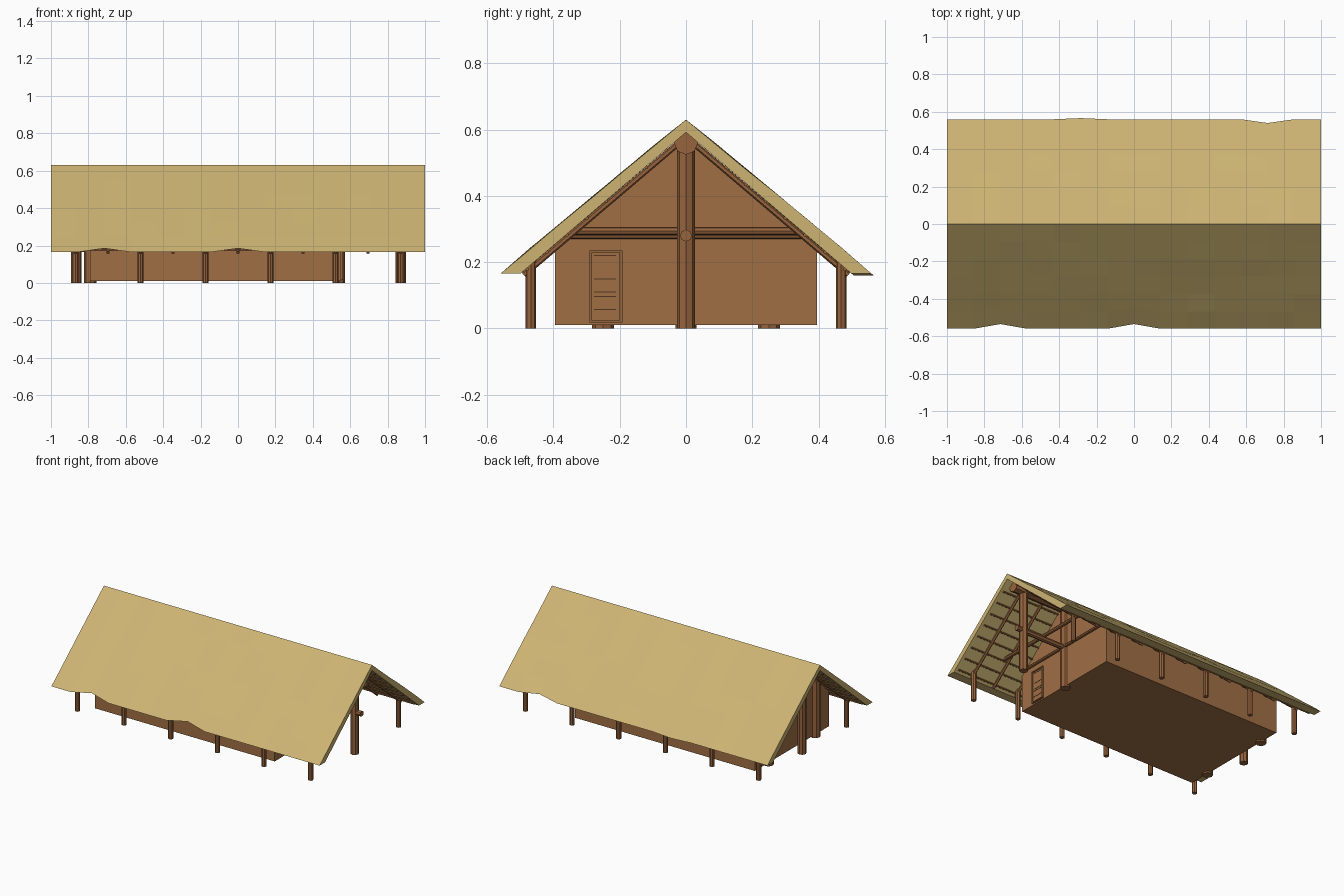
import bpy, bmesh, math, random
from mathutils import Vector

if "Cube" in bpy.data.objects:
    bpy.data.objects.remove(bpy.data.objects["Cube"])

random.seed(4)


def srgb(name, r, g, b):
    m = bpy.data.materials.new(name)
    m.diffuse_color = [((c / 255 + 0.055) / 1.055) ** 2.4 for c in (r, g, b)] + [1]
    m.use_nodes = True
    m.node_tree.nodes["Principled BSDF"].inputs["Base Color"].default_value = m.diffuse_color
    return m


THATCH = srgb("straw thatch", 205, 180, 115)
CLAY = srgb("clay wall", 160, 111, 69)
WOOD = srgb("timber", 150, 99, 60)
DARK = srgb("dark door gaps", 84, 54, 34)


def finish(name, bm, mat):
    bmesh.ops.recalc_face_normals(bm, faces=bm.faces)
    me = bpy.data.meshes.new(name)
    bm.to_mesh(me)
    bm.free()
    me.materials.append(mat)
    ob = bpy.data.objects.new(name, me)
    bpy.context.collection.objects.link(ob)
    return ob


def pole(name, a, b, r, sides=8, mat=WOOD):
    a, b = Vector(a), Vector(b)
    bm = bmesh.new()
    bmesh.ops.create_cone(bm, cap_ends=True, segments=sides, radius1=r, radius2=r,
                          depth=(b - a).length)
    q = (b - a).to_track_quat('Z', 'Y')
    for v in bm.verts:
        v.co = q @ v.co + (a + b) / 2
    return finish(name, bm, mat)


def box(name, lo, hi, mat):
    bm = bmesh.new()
    bmesh.ops.create_cube(bm, size=1)
    for v in bm.verts:
        v.co = [l + (c + 0.5) * (h - l) for c, l, h in zip(v.co, lo, hi)]
    return finish(name, bm, mat)


def under(y):
    """height of the roof underside"""
    return 0.592 - 0.854 * abs(y)


# Thatched roof: two thick slopes with a slightly ragged eave
SEG, ROWS = 14, 6
RAGGED = {(-1, 2): -0.025, (-1, 7): -0.025, (1, 12): -0.02, (1, 5): 0.006}
for side, label in ((-1, "front"), (1, "back")):
    bm = bmesh.new()
    rings = []
    for i in range(SEG + 1):
        x = -1 + 2 * i / SEG
        d = RAGGED.get((side, i), 0)
        ring = []
        for j in range(ROWS + 1):
            t = j / ROWS
            wob = random.uniform(-0.001, 0.004) if 0 < j < ROWS else 0
            ring.append((x, side * t * (0.56 + d * t), 0.63 - t * (0.465 + d * 0.8 * t) + wob))
        ring += [(x, side * (0.5 + d), 0.165 - d * 0.8), (x, 0, 0.592)]
        rings.append([bm.verts.new(p) for p in ring])
    n = len(rings[0])
    for a, b in zip(rings, rings[1:]):
        for k in range(n - 1):
            bm.faces.new((a[k], a[k + 1], b[k + 1], b[k]))
    bm.faces.new(rings[0])
    bm.faces.new(rings[-1])
    finish(label + "_thatch", bm, THATCH)

# Clay house body with pointed gables
bm = bmesh.new()
prof = [(-0.395, 0.01), (0.395, 0.01), (0.395, under(0.395)), (0, 0.59), (-0.395, under(0.395))]
ends = [[bm.verts.new((x, y, z)) for y, z in prof] for x in (-0.79, 0.55)]
for k in range(5):
    m = (k + 1) % 5
    bm.faces.new((ends[0][k], ends[0][m], ends[1][m], ends[1][k]))
bm.faces.new(ends[0])
bm.faces.new(ends[1])
finish("clay_walls", bm, CLAY)

# Eave posts
XS = [-0.87 + 0.348 * i for i in range(6)]
for s in (-1, 1):
    for x in XS:
        pole("eave_post", (x, s * 0.468, 0), (x, s * 0.468, under(0.468) + 0.015), 0.016)

# Ridge posts, gable wall posts and the ridge beam
for x in (-0.865, 0.87):
    pole("ridge_post", (x, 0, 0), (x, 0, 0.56), 0.027)
pole("gable_post", (0.54, 0, 0), (0.54, 0, 0.57), 0.032)
for y in (-0.25, 0.25):
    pole("gable_post", (-0.79, y, 0), (-0.79, y, under(y)), 0.033)
pole("ridge_beam", (-0.95, 0, 0.56), (0.95, 0, 0.56), 0.036)

# Porch beam and tie beams
pole("porch_beam", (0.45, 0, 0.28), (0.925, 0, 0.28), 0.018)
pole("tie_beam", (0.72, -0.355, 0.294), (0.72, 0.355, 0.294), 0.012)
pole("wall_tie_beam", (0.56, -0.37, 0.28), (0.56, 0.37, 0.28), 0.010)

# Rafters and battens beneath the thatch
for s in (-1, 1):
    for i in range(11):
        x = -0.87 + 0.174 * i
        pole("rafter", (x, s * 0.01, under(0.01) - 0.014), (x, s * 0.49, under(0.49) - 0.012), 0.009, 6)
    for j in range(8):
        y = 0.06 + 0.06 * j
        pole("batten", (-0.98, s * y, under(y) - 0.003), (0.98, s * y, under(y) - 0.003), 0.006, 6)

# Plank door with frame and dark gaps in the right gable
box("door_panel", (0.545, -0.285, 0.022), (0.556, -0.2, 0.232), CLAY)
for y in (-0.292, -0.200):
    box("door_jamb", (0.545, y, 0.018), (0.562, y + 0.008, 0.235), WOOD)
for z in (0.018, 0.229):
    box("door_rail", (0.545, -0.284, z), (0.562, -0.2, z + 0.006), WOOD)
for z in (0.055, 0.095, 0.108, 0.148, 0.218):
    box("door_binding", (0.55, -0.278, z), (0.5575, -0.212, z + 0.003), DARK)
